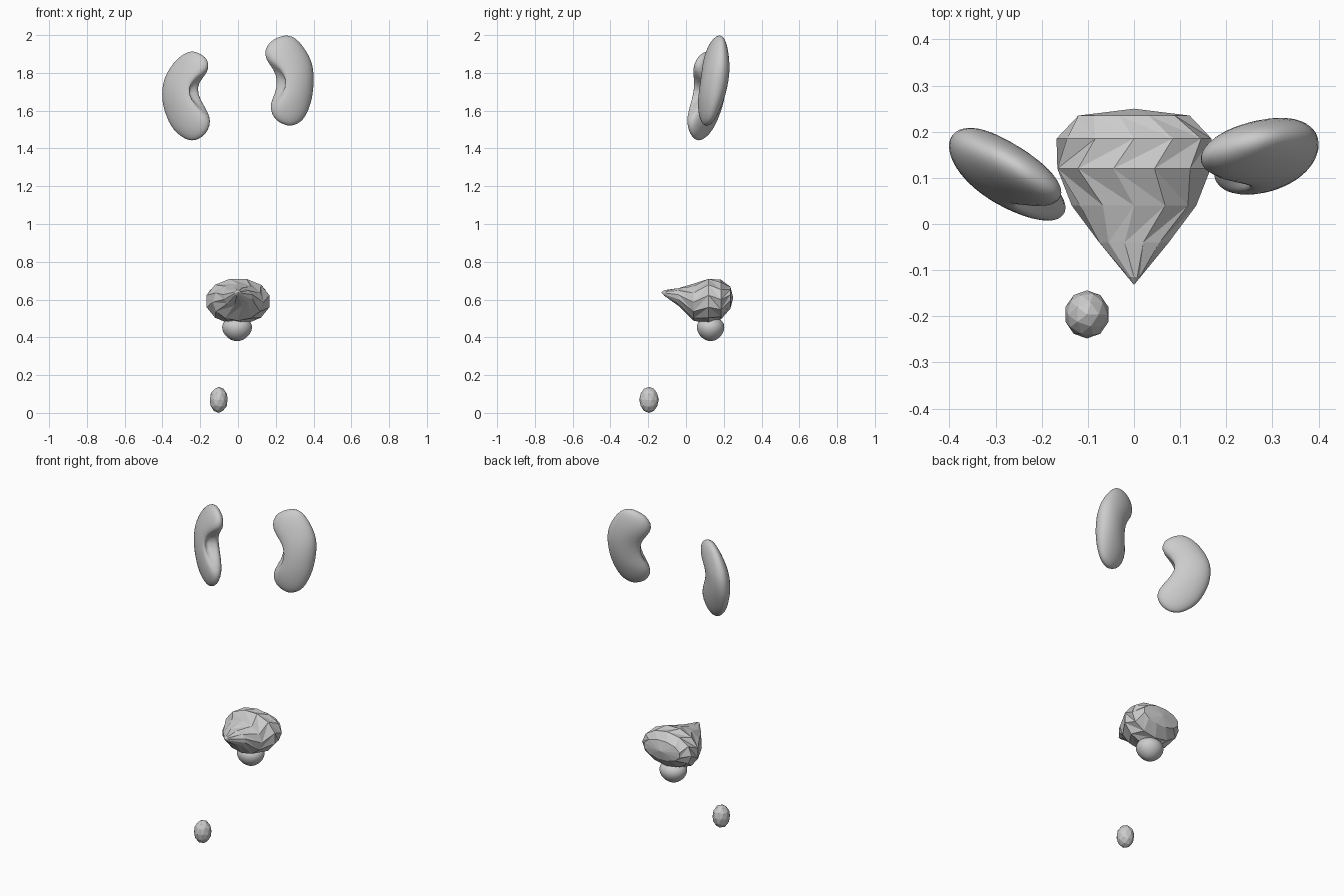
import bpy, bmesh
from math import sin, cos, pi, exp, sqrt

default = bpy.data.objects.get("Cube")
if default:
    bpy.data.objects.remove(default, do_unlink=True)

GREY = (0.6, 0.6, 0.6, 1)
tissue = bpy.data.materials.new("tissue grey")
tissue.use_nodes = True
tissue.diffuse_color = GREY
tissue.node_tree.nodes["Principled BSDF"].inputs["Base Color"].default_value = GREY


def finish(bm, name, smooth):
    bmesh.ops.recalc_face_normals(bm, faces=bm.faces)
    mesh = bpy.data.meshes.new(name)
    bm.to_mesh(mesh)
    bm.free()
    mesh.materials.append(tissue)
    mesh.shade_smooth() if smooth else mesh.shade_flat()
    obj = bpy.data.objects.new(name, mesh)
    bpy.context.collection.objects.link(obj)
    return obj


def loft(rings, start, end, stagger=False):
    """Skin closed rings of points and close both ends on a pole."""
    bm = bmesh.new()
    loops = [[bm.verts.new(p) for p in ring] for ring in rings]
    n = len(loops[0])
    for k, (a, b) in enumerate(zip(loops, loops[1:])):
        for i in range(n):
            j = (i + 1) % n
            if not stagger:
                bm.faces.new((a[i], a[j], b[j], b[i]))
            elif k % 2 == 0:
                bm.faces.new((a[i], a[j], b[i]))
                bm.faces.new((a[j], b[j], b[i]))
            else:
                bm.faces.new((a[i], b[j], b[i]))
                bm.faces.new((a[i], a[j], b[j]))
    for loop, point in ((loops[0], start), (loops[-1], end)):
        pole = bm.verts.new(point)
        for i in range(n):
            bm.faces.new((loop[i], loop[(i + 1) % n], pole))
    return bm


def kidney(name, side, profile, y_mid, tilt, lean, hilum_z):
    """Bean from level slices: height, inner edge, outer edge."""
    low, high = profile[0][0] - 0.006, profile[-1][0] + 0.01
    mid, half = (low + high) / 2, (high - low) / 2

    def place(u, v, z):
        return (side * u, y_mid + v + tilt * (u - 0.27) + lean * (z - mid), z)

    rings = []
    for z, inner, outer in profile:
        thick = 0.073 * sqrt(1 - ((z - mid) / half) ** 2)
        centre, wide = (inner + outer) / 2, (outer - inner) / 2
        notch = 0.07 * exp(-((z - hilum_z) / 0.07) ** 2)
        ring = []
        for i in range(24):
            a = 2 * pi * i / 24
            groove = notch * max(0, -cos(a - 0.4)) ** 8
            ring.append(place(centre + wide * cos(a) + groove, thick * sin(a), z))
        rings.append(ring)
    ends = [place((p[1] + p[2]) / 2, 0, z)
            for p, z in ((profile[0], low), (profile[-1], high))]
    obj = finish(loft(rings, *ends), name, True)
    obj.modifiers.new("smooth", "SUBSURF").levels = 1
    obj.modifiers["smooth"].render_levels = 1


# Kidneys
kidney("left_kidney", 1, [
    (1.525, .25, .30), (1.54, .21, .335), (1.58, .175, .365), (1.64, .163, .387),
    (1.69, .185, .397), (1.76, .195, .403), (1.82, .18, .4), (1.87, .143, .387),
    (1.92, .14, .36), (1.965, .165, .325), (1.99, .215, .295)],
    0.145, 0.2, 0.15, 1.74)
kidney("right_kidney", -1, [
    (1.448, .21, .275), (1.475, .17, .32), (1.52, .147, .358), (1.57, .143, .38),
    (1.63, .17, .4), (1.69, .2, .404), (1.75, .2, .398), (1.8, .155, .378),
    (1.85, .152, .345), (1.885, .172, .31), (1.906, .21, .275)],
    0.105, 0.48, 0.1, 1.69)

# Bladder: faceted slices from the front tip to the back (y, half width, bottom, top)
slices = [(-.115, .014, .62, .65), (-.04, .078, .565, .662), (.04, .135, .488, .684),
          (.12, .172, .468, .714), (.185, .168, .495, .705), (.235, .125, .55, .67)]
rings = []
for k, (y, wide, low, high) in enumerate(slices):
    turn = 0.5 * (k % 2)
    rings.append([(wide * sin(2 * pi * (i - turn) / 12), y,
                   (low + high) / 2 + (high - low) / 2 * cos(2 * pi * (i - turn) / 12))
                  for i in range(12)])
finish(loft(rings, (0, -.132, .637), (0, .25, .61), stagger=True), "bladder", False)


def egg(name, centre, radii, detail, taper, smooth):
    bm = bmesh.new()
    bmesh.ops.create_icosphere(bm, subdivisions=detail, radius=1)
    for v in bm.verts:
        grow = 1 + taper * v.co.z
        v.co.x *= grow
        v.co.y *= grow
        v.co = [c + r * p for c, r, p in zip(centre, radii, v.co)]
    finish(bm, name, smooth)


# Small gland under the bladder, and the lower egg-shaped gland
egg("lower_gland", (-.005, .13, .444), (.078, .072, .064), 4, 0.15, True)
egg("testicle", (-.102, -.196, .069), (.049, .052, .069), 2, 0, False)
